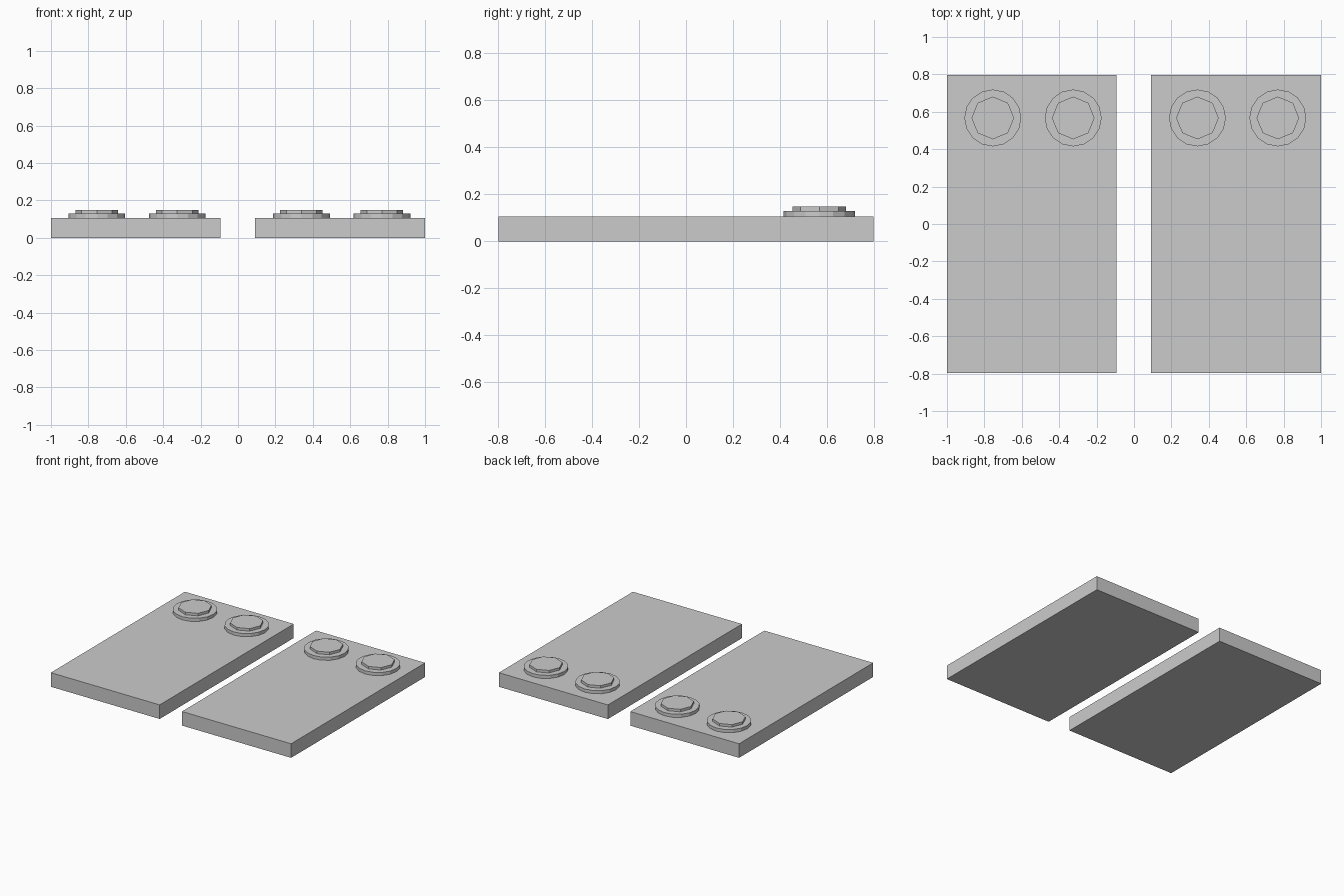
import bpy

if "Cube" in bpy.data.objects:
    bpy.data.objects.remove(bpy.data.objects["Cube"])

PLATE_TOP = 0.106


def plate(name, x0, x1):
    bpy.ops.mesh.primitive_cube_add(size=1, location=((x0 + x1) / 2, 0, PLATE_TOP / 2))
    ob = bpy.context.object
    ob.name = name
    ob.scale = (x1 - x0, 1.594, PLATE_TOP)


def disc(name, x, sides, radius, z0, z1):
    bpy.ops.mesh.primitive_cylinder_add(vertices=sides, radius=radius, depth=z1 - z0,
                                        location=(x, 0.567, (z0 + z1) / 2))
    bpy.context.object.name = name


# Two flat plates with a gap between them
plate("left_plate", -1.0, -0.094)
plate("right_plate", 0.092, 1.0)

# Octagonal bolt heads on round washers along the back edge
for i, x in enumerate((-0.755, -0.325, 0.339, 0.769), 1):
    disc(f"washer_{i}", x, 16, 0.152, PLATE_TOP, 0.13)
    disc(f"bolt_head_{i}", x, 8, 0.114, 0.13, 0.149)
